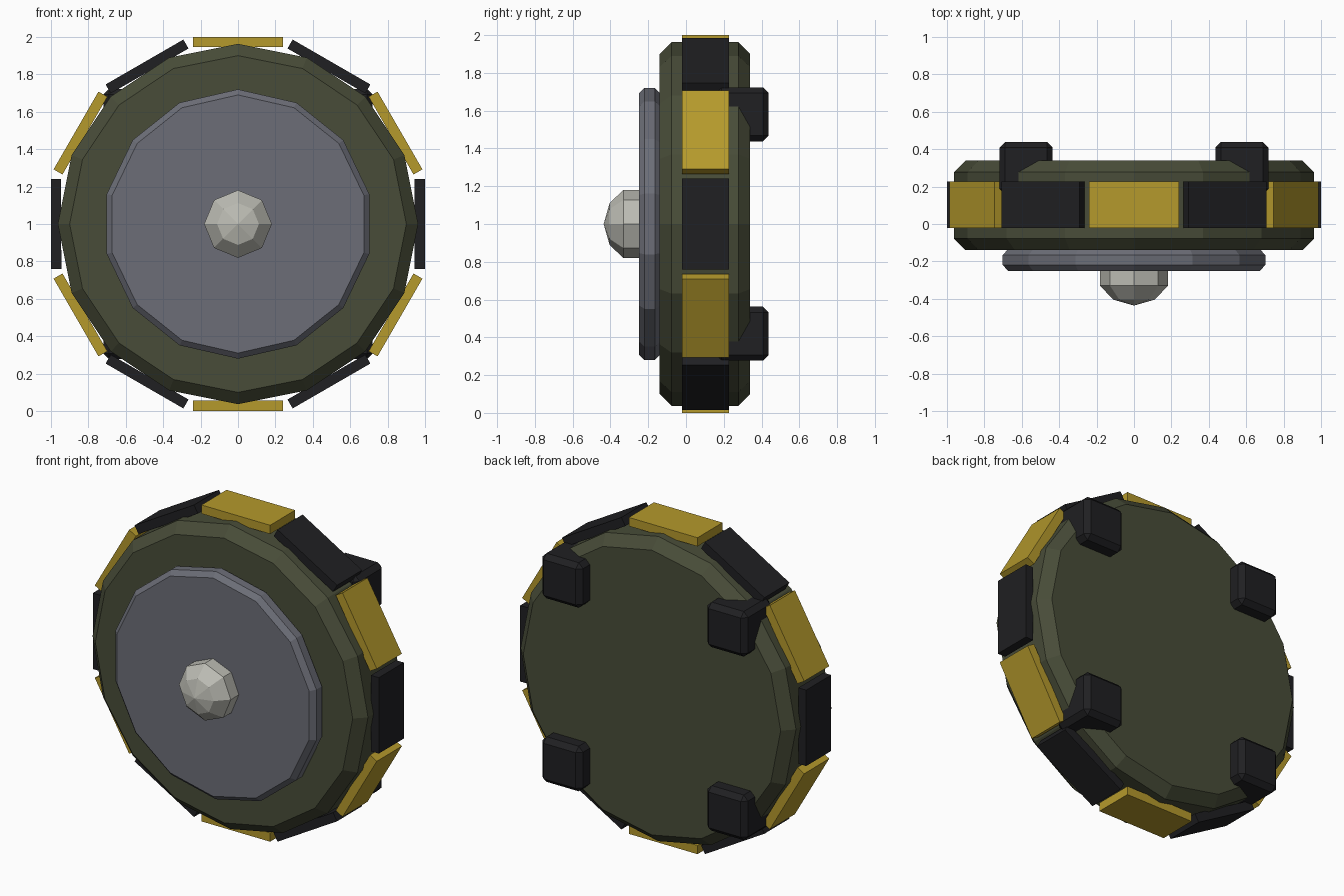
import bpy, bmesh
from math import sin, cos, pi
from mathutils import Matrix

if "Cube" in bpy.data.objects:
    bpy.data.objects.remove(bpy.data.objects["Cube"])


def material(name, rgb):
    m = bpy.data.materials.new(name)
    m.diffuse_color = (*rgb, 1)
    m.use_nodes = True
    m.node_tree.nodes["Principled BSDF"].inputs["Base Color"].default_value = m.diffuse_color
    return m


OLIVE = material("olive", (0.065, 0.073, 0.04))
STEEL = material("steel", (0.15, 0.155, 0.185))
PALE = material("pale", (0.5, 0.5, 0.45))
BLACK = material("black", (0.014, 0.014, 0.016))
YELLOW = material("yellow", (0.46, 0.32, 0.025))


def finish(name, bm, mat):
    bmesh.ops.recalc_face_normals(bm, faces=bm.faces)
    me = bpy.data.meshes.new(name)
    bm.to_mesh(me)
    bm.free()
    me.materials.append(mat)
    ob = bpy.data.objects.new(name, me)
    bpy.context.collection.objects.link(ob)
    return ob


def lathe(name, profile, sides, mat):
    """Turn (radius, y) points round the y axis at z = 1, first corner on top."""
    bm = bmesh.new()
    rings = []
    for r, y in profile:
        rings.append([bm.verts.new((r * sin(2 * pi * i / sides), y,
                                    1 + r * cos(2 * pi * i / sides)))
                      for i in range(sides)])
    for a, b in zip(rings, rings[1:]):
        for i in range(sides):
            j = (i + 1) % sides
            bm.faces.new((a[i], a[j], b[j], b[i]))
    bm.faces.new(rings[0])
    bm.faces.new(rings[-1])
    bmesh.ops.remove_doubles(bm, verts=bm.verts, dist=1e-5)
    return finish(name, bm, mat)


def box(name, size, matrix, mat, bevel=0):
    bm = bmesh.new()
    bmesh.ops.create_cube(bm, size=1, matrix=Matrix.Diagonal((*size, 1)))
    if bevel:
        bmesh.ops.bevel(bm, geom=bm.edges[:], offset=bevel, segments=1,
                        affect='EDGES')
    bm.transform(matrix)
    return finish(name, bm, mat)


# Main drum, chamfered front and back
lathe("body", [(0.90, -0.14), (0.963, -0.077), (0.963, 0.277), (0.90, 0.34)], 16, OLIVE)

# Front plate
lathe("front_plate", [(0.69, -0.25), (0.72, -0.22), (0.72, -0.165), (0.69, -0.135)], 14, STEEL)

# Central knob: faceted dome with a point
lathe("knob", [(0.0001, -0.436), (0.112, -0.404), (0.181, -0.33),
               (0.181, -0.236), (0.112, -0.16)], 8, PALE)

# Alternating rim pads
for i in range(12):
    spin = Matrix.Translation((0, 0.103, 1)) @ Matrix.Rotation(-i * pi / 6, 4, 'Y')
    box(f"rim_pad_{i + 1}", (0.055, 0.25, 0.48),
        spin @ Matrix.Translation((0.9725, 0, 0)), YELLOW if i % 2 else BLACK)

# Four feet on the back
for sx, side in ((-1, "left"), (1, "right")):
    for sz, level in ((-1, "lower"), (1, "upper")):
        box(f"{level}_{side}_foot", (0.285, 0.28, 0.285),
            Matrix.Translation((sx * 0.577, 0.298, 1 + sz * 0.58)), BLACK, 0.03)
